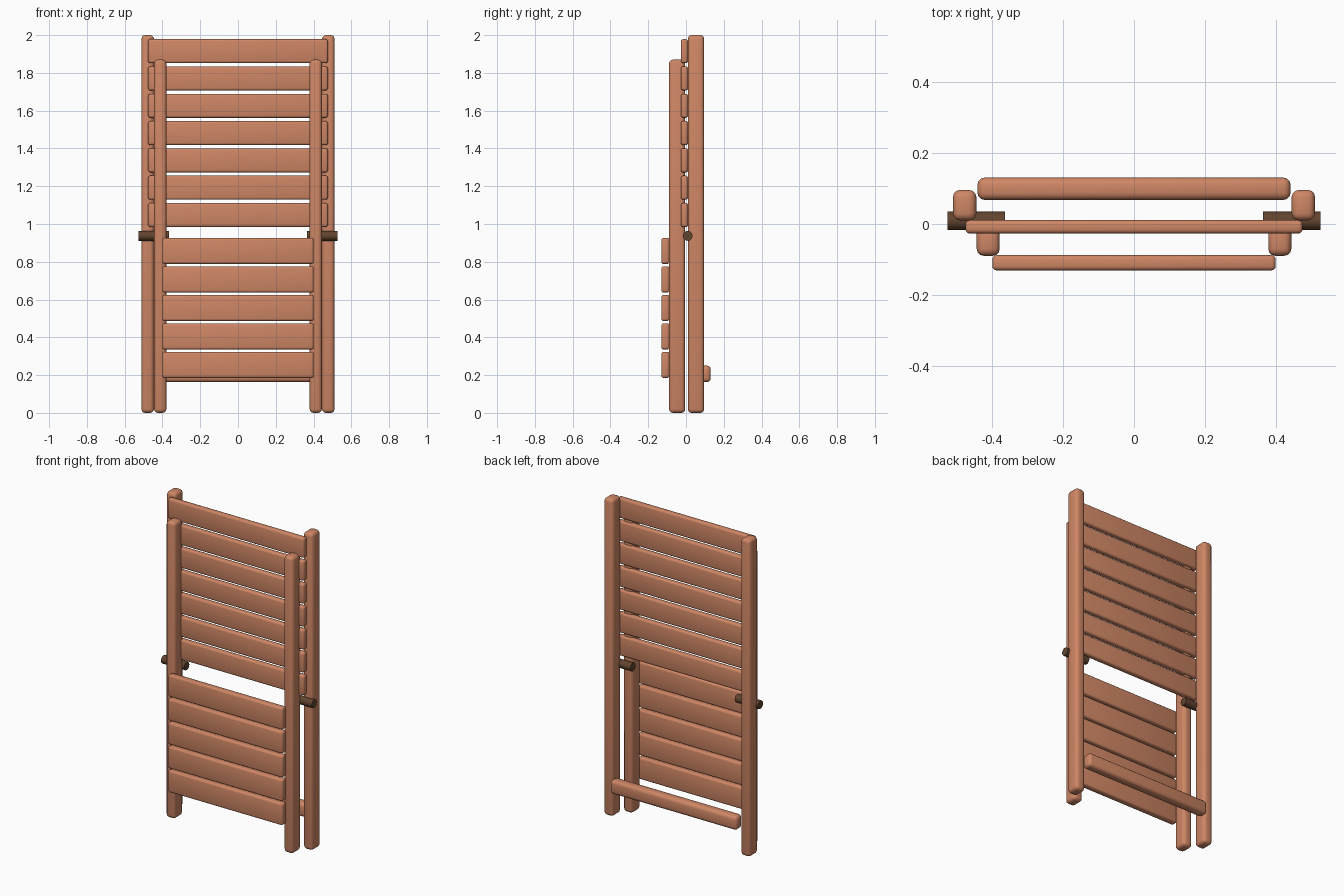
import bpy, math

if "Cube" in bpy.data.objects:
    bpy.data.objects.remove(bpy.data.objects["Cube"])


def material(name, rgb):
    m = bpy.data.materials.new(name)
    m.diffuse_color = (*rgb, 1)
    m.use_nodes = True
    m.node_tree.nodes["Principled BSDF"].inputs["Base Color"].default_value = m.diffuse_color
    return m


wood = material("warm wood", (0.62, 0.24, 0.13))
dark = material("dark brown", (0.12, 0.058, 0.028))


def finish(ob, name, mat):
    ob.name = name
    ob.data.materials.append(mat)
    bpy.ops.object.shade_smooth_by_angle(angle=math.radians(50))


def block(name, x, y, z, bevel):
    """Rounded box from (min, max) ranges."""
    bpy.ops.mesh.primitive_cube_add(size=1, location=[sum(r) / 2 for r in (x, y, z)])
    ob = bpy.context.object
    ob.scale = [r[1] - r[0] for r in (x, y, z)]
    bpy.ops.object.transform_apply(location=False, rotation=False, scale=True)
    mod = ob.modifiers.new("rounded edges", 'BEVEL')
    mod.width = bevel
    mod.segments = 3
    bpy.ops.object.modifier_apply(modifier=mod.name)
    finish(ob, name, wood)


for side, s in (("left", -1), ("right", 1)):
    # tall back posts and shorter front posts
    block(f"back_post_{side}", sorted((s * 0.445, s * 0.511)), (0.01, 0.096), (0, 2), 0.02)
    block(f"front_post_{side}", sorted((s * 0.379, s * 0.444)), (-0.09, -0.004), (0, 1.87), 0.02)
    # pivot pins joining the two frames
    bpy.ops.mesh.primitive_cylinder_add(vertices=12, radius=0.026, depth=0.162,
                                        location=(s * 0.445, 0.009, 0.937),
                                        rotation=(0, math.pi / 2, 0))
    finish(bpy.context.object, f"pivot_pin_{side}", dark)

# backrest slats
for i in range(7):
    z = 0.984 + i * 0.1446
    block(f"back_slat_{i + 1}", (-0.476, 0.476), (-0.027, 0.011), (z, z + 0.127), 0.012)

# seat slats
for i in range(5):
    z = 0.185 + i * 0.1508
    block(f"seat_slat_{i + 1}", (-0.4, 0.4), (-0.131, -0.088), (z, z + 0.138), 0.012)

# rear stretcher
block("rear_stretcher", (-0.442, 0.442), (0.068, 0.131), (0.163, 0.25), 0.02)
